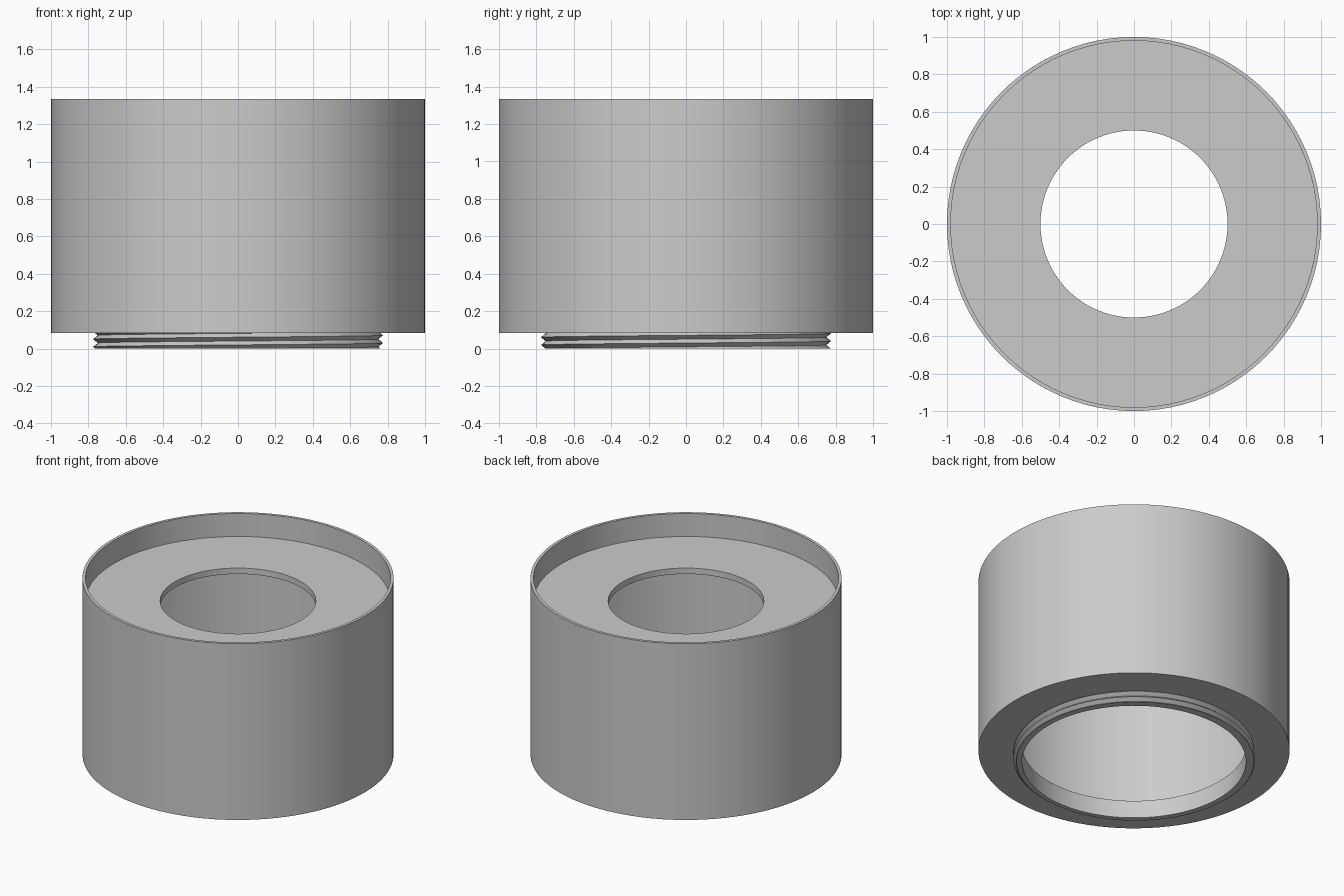
import bpy, bmesh, math
from mathutils import Vector

cube = bpy.data.objects.get("Cube")
if cube:
    bpy.data.objects.remove(cube, do_unlink=True)

SEGMENTS = 96
HEIGHT, BASE_Z = 1.333, 0.083        # rim height, underside of the can
PLATE = 0.042                        # thickness of both end plates
OUTER, INNER, BORE, HOLE = 1.0, 0.98, 0.72, 0.5
FLOOR_Z = HEIGHT - 0.163             # recessed top plate
ROOT, CREST, PITCH = 0.75, 0.775, 0.041

grey = bpy.data.materials.new("plain grey")
grey.use_nodes = True
GREY = (0.6, 0.6, 0.6, 1)
grey.diffuse_color = GREY
grey.node_tree.nodes["Principled BSDF"].inputs["Base Color"].default_value = GREY


def make_object(name, bm):
    mesh = bpy.data.meshes.new(name)
    bm.to_mesh(mesh)
    bm.free()
    mesh.materials.append(grey)
    obj = bpy.data.objects.new(name, mesh)
    bpy.context.collection.objects.link(obj)
    bpy.ops.object.select_all(action='DESELECT')
    obj.select_set(True)
    bpy.context.view_layer.objects.active = obj
    bpy.ops.object.shade_smooth_by_angle(angle=math.radians(25))
    return obj


def lathe(bm, profile, turns=1, rise=0.0):
    """Spin (radius, z) points about z, climbing by rise every turn."""
    verts = [bm.verts.new((r, 0, z)) for r, z in profile]
    edges = [bm.edges.new(pair) for pair in zip(verts, verts[1:])]
    bmesh.ops.spin(bm, geom=verts + edges, cent=(0, 0, 0), axis=(0, 0, 1),
                   dvec=(0, 0, rise / SEGMENTS), angle=math.tau * turns,
                   steps=SEGMENTS * turns)
    bmesh.ops.remove_doubles(bm, verts=bm.verts, dist=0.0005)


# Hollow can: thin wall, recessed top plate with a hole, open base plate
bm = bmesh.new()
lathe(bm, [(BORE, BASE_Z + PLATE), (INNER, BASE_Z + PLATE),
           (INNER, FLOOR_Z - PLATE), (HOLE, FLOOR_Z - PLATE),
           (HOLE, FLOOR_Z), (INNER, FLOOR_Z), (INNER, HEIGHT),
           (OUTER, HEIGHT), (OUTER, BASE_Z), (ROOT, BASE_Z)])
bmesh.ops.recalc_face_normals(bm, faces=bm.faces)
make_object("can_body", bm)

# Threaded collar: helical ridge trimmed flat at the foot and at the can
bm = bmesh.new()
start = 0.03 - 2.5 * PITCH
lathe(bm, [(ROOT, start), (CREST, start + PITCH / 2), (ROOT, start + PITCH)],
      turns=5, rise=PITCH)
for z, normal in ((0, (0, 0, -1)), (BASE_Z, (0, 0, 1))):
    bmesh.ops.bisect_plane(bm, geom=bm.verts[:] + bm.edges[:] + bm.faces[:],
                           dist=1e-6, plane_co=(0, 0, z), plane_no=normal,
                           clear_outer=True)

# Foot ring and smooth bore grow inward from the trimmed lower edge
rim = [e for e in bm.edges if all(abs(v.co.z) < 1e-5 for v in e.verts)]
for height in (0, BASE_Z + PLATE):
    grown = bmesh.ops.extrude_edge_only(bm, edges=rim)["geom"]
    for v in (g for g in grown if isinstance(g, bmesh.types.BMVert)):
        flat = Vector((v.co.x, v.co.y, 0)).normalized() * BORE
        v.co = (flat.x, flat.y, height)
    rim = [g for g in grown if isinstance(g, bmesh.types.BMEdge)]
bmesh.ops.recalc_face_normals(bm, faces=bm.faces)
make_object("threaded_collar", bm)
